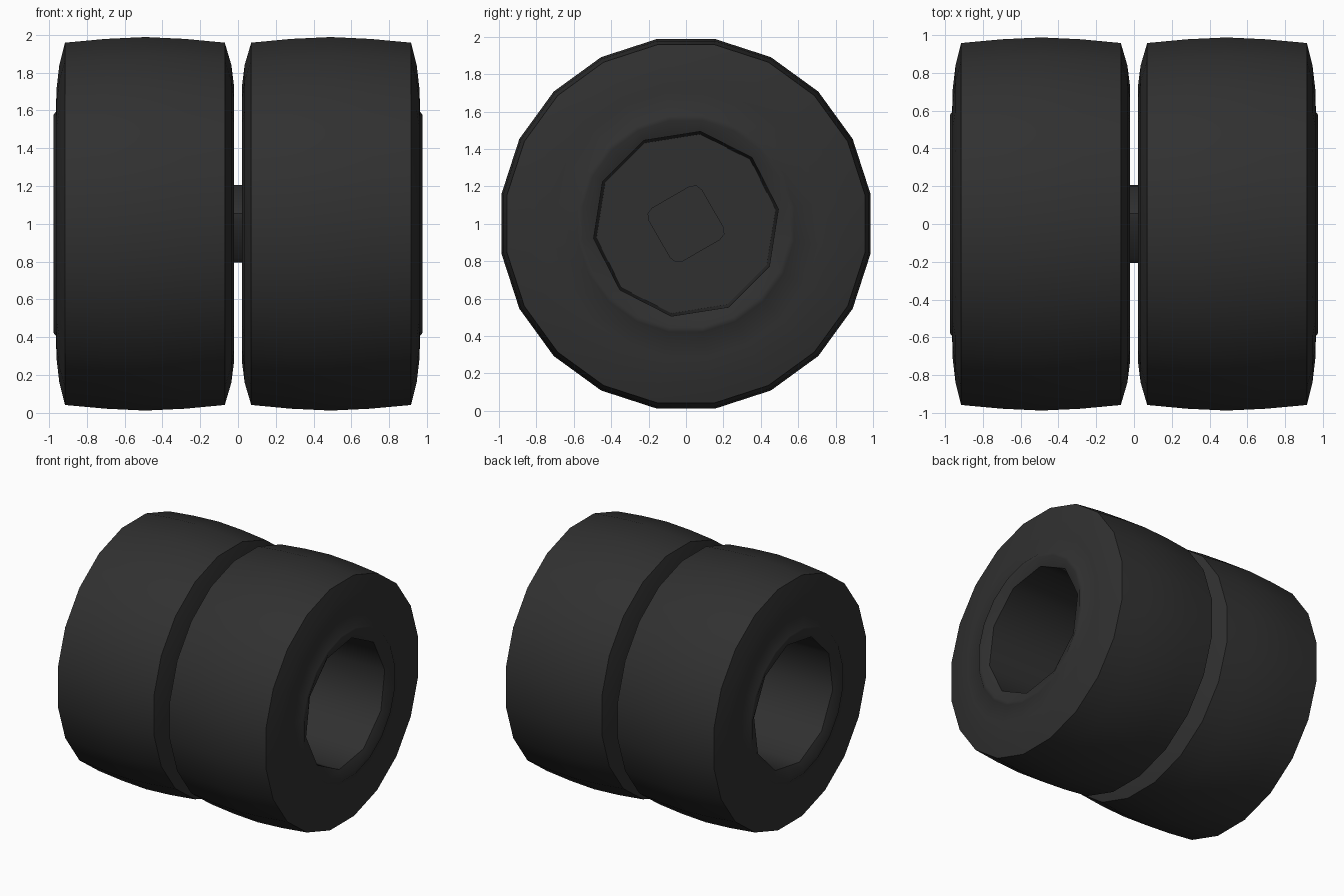
import bpy, bmesh, math

if "Cube" in bpy.data.objects:
    bpy.data.objects.remove(bpy.data.objects["Cube"])

SEG = 20
rubber = bpy.data.materials.new("dark_rubber")
rubber.diffuse_color = (0.03, 0.03, 0.03, 1)
rubber.use_nodes = True
rubber.node_tree.nodes["Principled BSDF"].inputs["Base Color"].default_value = rubber.diffuse_color


def finish(name, bm, angle):
    bmesh.ops.recalc_face_normals(bm, faces=bm.faces[:])
    me = bpy.data.meshes.new(name)
    bm.to_mesh(me)
    bm.free()
    me.materials.append(rubber)
    ob = bpy.data.objects.new(name, me)
    bpy.context.collection.objects.link(ob)
    bpy.ops.object.select_all(action='DESELECT')
    ob.select_set(True)
    bpy.context.view_layer.objects.active = ob
    bpy.ops.object.shade_smooth_by_angle(angle=math.radians(angle))
    return ob


# Wheel section as (x, radius): inner wall, tread, outer sidewall, lip, deep hub recess
PROFILE = [(0.03, 0.0), (0.03, 0.5), (0.02, 0.6), (0.02, 0.73), (0.035, 0.85), (0.07, 0.97),
           (0.28, 0.99), (0.49, 1.0), (0.70, 0.99), (0.915, 0.97), (0.945, 0.85),
           (0.96, 0.72), (0.963, 0.60), (0.975, 0.585), (0.975, 0.56),
           (0.945, 0.50), (0.20, 0.485), (0.20, 0.0)]


def wheel(name, side):
    bm = bmesh.new()
    rings = []
    for i, (x, r) in enumerate(PROFILE):
        if r == 0:
            rings.append([bm.verts.new((side * x, 0, 1))] * SEG)
            continue
        ring = []
        for k in range(SEG):
            a = 2 * math.pi * (k + 0.5) / SEG
            # the hub recess is a ten-sided hole: alternate points sit on its chords
            rr = r * math.cos(math.pi / 10) if i > 14 and k % 2 else r
            ring.append(bm.verts.new((side * x, rr * math.cos(a), 1 + rr * math.sin(a))))
        rings.append(ring)
    for A, B in zip(rings, rings[1:]):
        for k in range(SEG):
            n = (k + 1) % SEG
            bm.faces.new(list(dict.fromkeys((A[k], A[n], B[n], B[k]))))
    finish(name, bm, 40)


wheel("right_wheel", 1)
wheel("left_wheel", -1)

# Square axle with rounded corners, its ends standing just proud of the hub floors
bm = bmesh.new()
bmesh.ops.create_cube(bm, size=1)
for v in bm.verts:
    v.co = (v.co.x * 0.46, v.co.y * 0.33, v.co.z * 0.33)
long_edges = [e for e in bm.edges if abs(e.verts[0].co.x - e.verts[1].co.x) > 0.1]
bmesh.ops.bevel(bm, geom=long_edges, offset=0.05, segments=2, profile=0.5, affect='EDGES')
axle = finish("axle", bm, 30)
axle.location = (0, 0, 1)
axle.rotation_euler = (math.radians(30), 0, 0)
